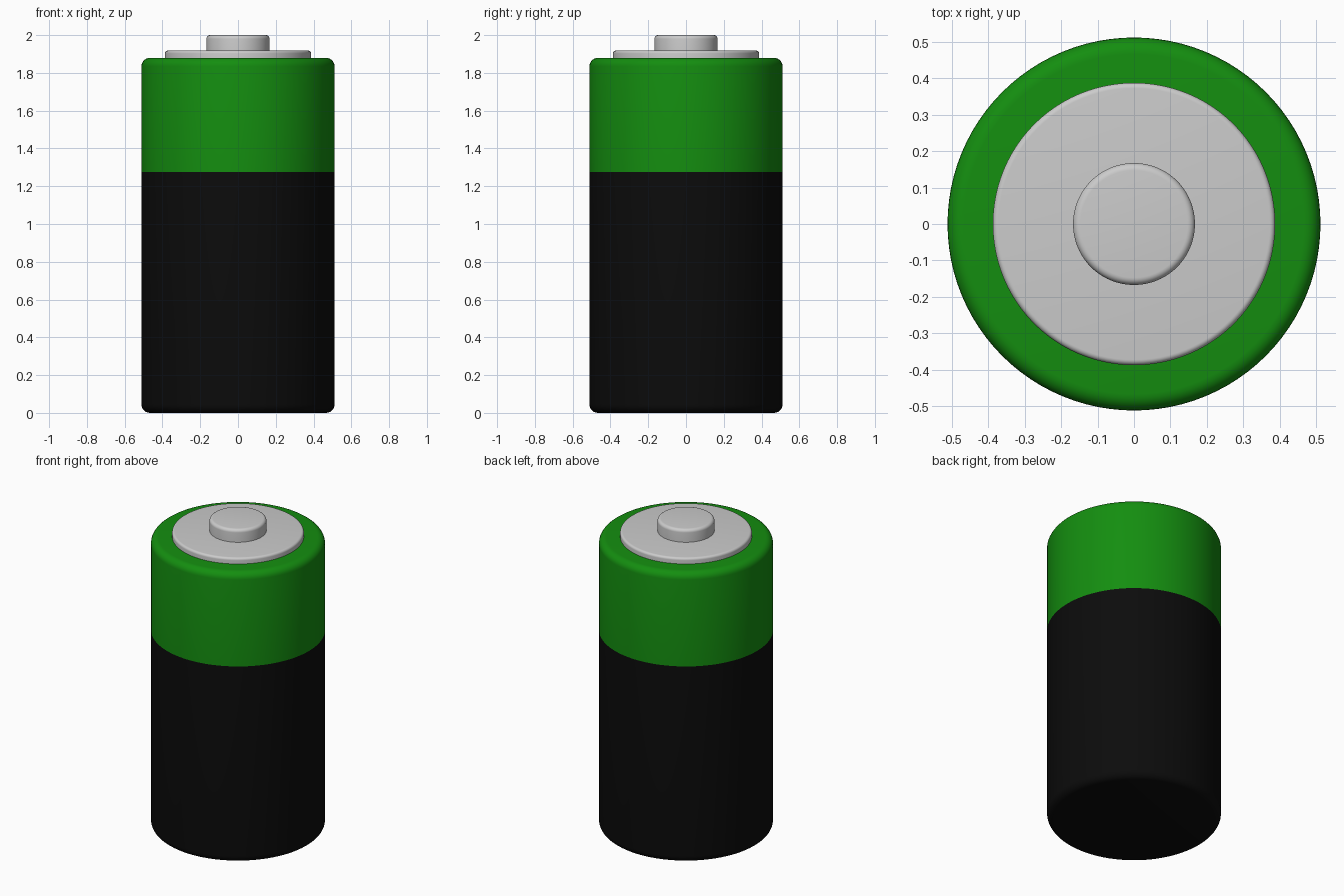
import bpy, bmesh, math

if "Cube" in bpy.data.objects:
    bpy.data.objects.remove(bpy.data.objects["Cube"])

SEGMENTS = 96


def arc(r, z, rad, start, end, steps=6):
    """Quarter-round corner points in the radius/height plane."""
    angles = [math.radians(start + (end - start) * i / steps) for i in range(steps + 1)]
    return [(r + rad * math.cos(a), z + rad * math.sin(a)) for a in angles]


def lathe(name, profile, color=None):
    """Spin a radius/height profile round the z axis."""
    bm = bmesh.new()
    verts = [bm.verts.new((r, 0, z)) for r, z in profile]
    edges = [bm.edges.new(pair) for pair in zip(verts, verts[1:])]
    bmesh.ops.spin(bm, geom=verts + edges, cent=(0, 0, 0), axis=(0, 0, 1),
                   angle=2 * math.pi, steps=SEGMENTS)
    bmesh.ops.remove_doubles(bm, verts=bm.verts, dist=1e-5)
    bmesh.ops.recalc_face_normals(bm, faces=bm.faces)
    mesh = bpy.data.meshes.new(name)
    bm.to_mesh(mesh)
    bm.free()
    obj = bpy.data.objects.new(name, mesh)
    bpy.context.collection.objects.link(obj)
    if color:
        mat = bpy.data.materials.new(name + "_paint")
        mat.diffuse_color = (*color, 1)
        mat.use_nodes = True
        mat.node_tree.nodes["Principled BSDF"].inputs["Base Color"].default_value = mat.diffuse_color
        mesh.materials.append(mat)
    bpy.ops.object.select_all(action='DESELECT')
    bpy.context.view_layer.objects.active = obj
    obj.select_set(True)
    bpy.ops.object.shade_smooth_by_angle(angle=math.radians(35))
    return obj


R, SPLIT, TOP = 0.511, 1.274, 1.88

# Black lower casing, closed at the bottom with a rounded rim
lathe("lower_casing",
      [(0, 0)] + arc(R - 0.045, 0.045, 0.045, -90, 0) + [(R, SPLIT)],
      (0.0035, 0.0035, 0.0035))

# Green upper casing, closed at the top with a rounded rim
lathe("upper_casing",
      [(R, SPLIT)] + arc(R - 0.045, TOP - 0.045, 0.045, 0, 90) + [(0, TOP)],
      (0.007, 0.27, 0.005))

# Metal end plate
lathe("end_plate",
      [(0, TOP - 0.02), (0.387, TOP - 0.02)]
      + arc(0.387 - 0.015, 1.918 - 0.015, 0.015, 0, 90) + [(0, 1.918)])

# Raised contact button
lathe("contact_button",
      [(0, 1.90), (0.167, 1.90)]
      + arc(0.167 - 0.02, 2.0 - 0.02, 0.02, 0, 90) + [(0, 2.0)])
